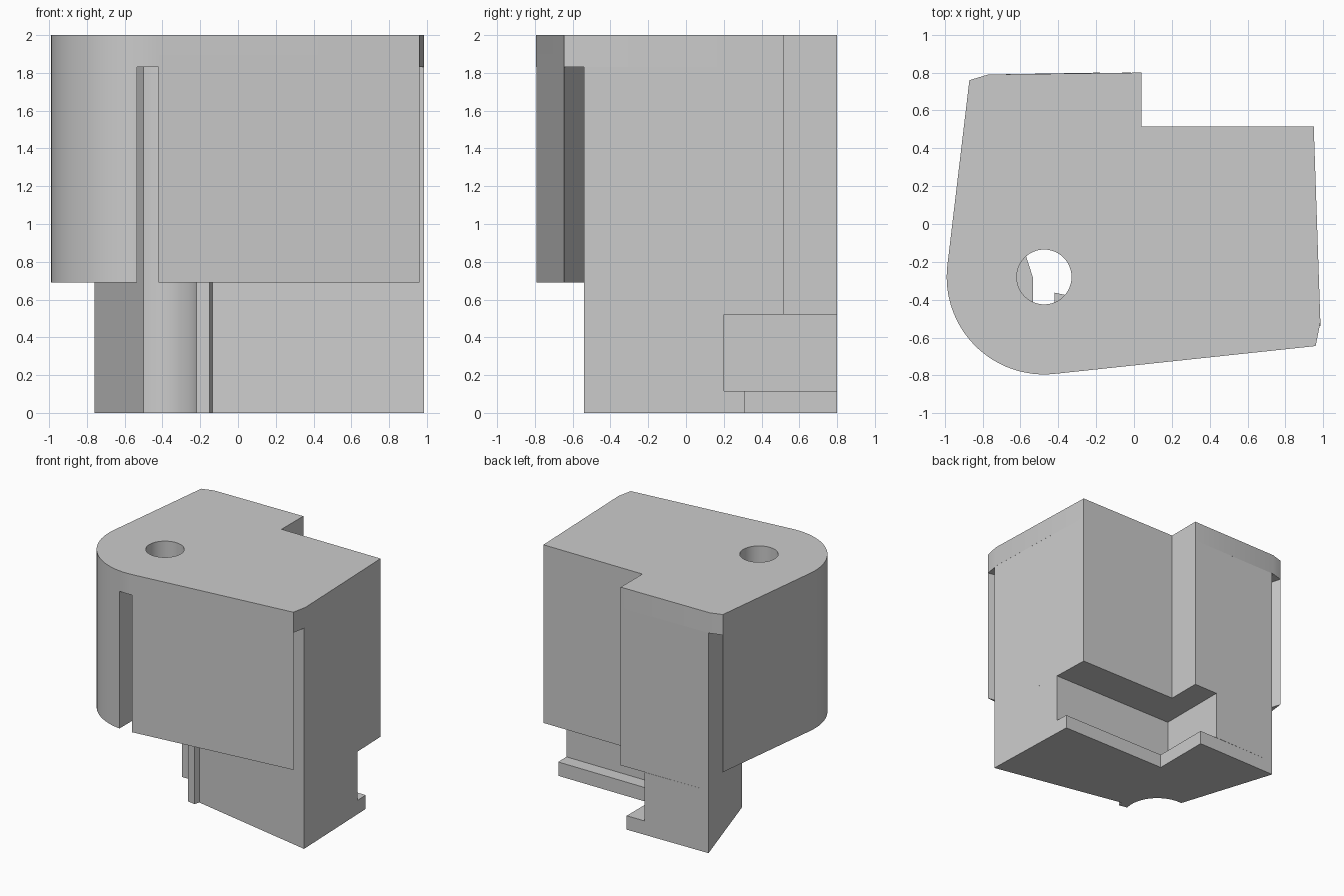
import bpy, bmesh
from math import cos, sin, radians

cube = bpy.data.objects.get("Cube")
if cube:
    bpy.data.objects.remove(cube, do_unlink=True)

grey = bpy.data.materials.new("plain grey")
grey.use_nodes = True
COLOUR = (0.6, 0.6, 0.6, 1)
grey.diffuse_color = COLOUR
grey.node_tree.nodes["Principled BSDF"].inputs["Base Color"].default_value = COLOUR

PIVOT = (-0.475, -0.28)


def arc(radius, start, end, steps):
    """Points around the pivot, angles in degrees."""
    angles = [radians(start + (end - start) * i / steps) for i in range(steps + 1)]
    return [(PIVOT[0] + radius * cos(a), PIVOT[1] + radius * sin(a)) for a in angles]


def prism(name, outline, low, high):
    """Extrude a plan outline between two heights."""
    bm = bmesh.new()
    face = bm.faces.new([bm.verts.new((x, y, low)) for x, y in outline])
    top = bmesh.ops.extrude_face_region(bm, geom=[face])["geom"]
    verts = [v for v in top if isinstance(v, bmesh.types.BMVert)]
    bmesh.ops.translate(bm, verts=verts, vec=(0, 0, high - low))
    bmesh.ops.recalc_face_normals(bm, faces=bm.faces)
    mesh = bpy.data.meshes.new(name)
    bm.to_mesh(mesh)
    bm.free()
    mesh.materials.append(grey)
    obj = bpy.data.objects.new(name, mesh)
    bpy.context.collection.objects.link(obj)
    return obj


def combine(target, tool, operation):
    """Apply a boolean and discard the tool."""
    mod = target.modifiers.new("combine", "BOOLEAN")
    mod.operation, mod.solver, mod.object = operation, "EXACT", tool
    bpy.context.view_layer.objects.active = target
    bpy.ops.object.modifier_apply(modifier=mod.name)
    bpy.data.objects.remove(tool, do_unlink=True)


# Cover: full plan with a rounded corner around the pivot
cover_outline = arc(0.515, 173.5, 276, 32) + [
    (0.96, -0.645), (0.985, -0.52), (0.95, 0.515), (0.04, 0.515),
    (0.04, 0.8), (-0.77, 0.79), (-0.87, 0.76)]
cover = prism("hinge_cover", cover_outline, 0.69, 2)

# Clearance under the cap, leaving two tapered skirts with a slot between
clearance = [(-0.95, 1.01), (-0.535, -0.28), (-0.535, -1), (-0.42, -1),
             (-0.42, -0.363), (0.96, -0.645), (1.2, -0.694), (1.2, 1.01)]
combine(cover, prism("clearance_cutter", clearance, 0.5, 1.83), "DIFFERENCE")
combine(cover, prism("pin_hole_cutter", arc(0.145, 0, 352.5, 47), 1.5, 2.5), "DIFFERENCE")


# Core block: hollow around the pivot, small rib, stepped back corner
def core_outline(step_x, step_y):
    edge_x = 0.95 + (0.515 - step_y) * 0.033
    return [(-0.76, 0.79)] + arc(0.263, 95.5, -14.3, 32) + [
        (-0.15, -0.36), (-0.135, -0.315), (0.985, -0.54),
        (edge_x, step_y), (step_x, step_y), (step_x, 0.8)]


core = prism("core_block", core_outline(0.04, 0.515), 0.52, 1.83)
combine(core, prism("groove", core_outline(-0.18, 0.2), 0.115, 0.52), "UNION")
combine(core, prism("foot_lip", core_outline(-0.015, 0.31), 0, 0.115), "UNION")

# Smooth the round walls, keep the corners sharp
for obj in (cover, core):
    bpy.ops.object.select_all(action="DESELECT")
    obj.select_set(True)
    bpy.context.view_layer.objects.active = obj
    bpy.ops.object.shade_smooth_by_angle(angle=radians(20))
